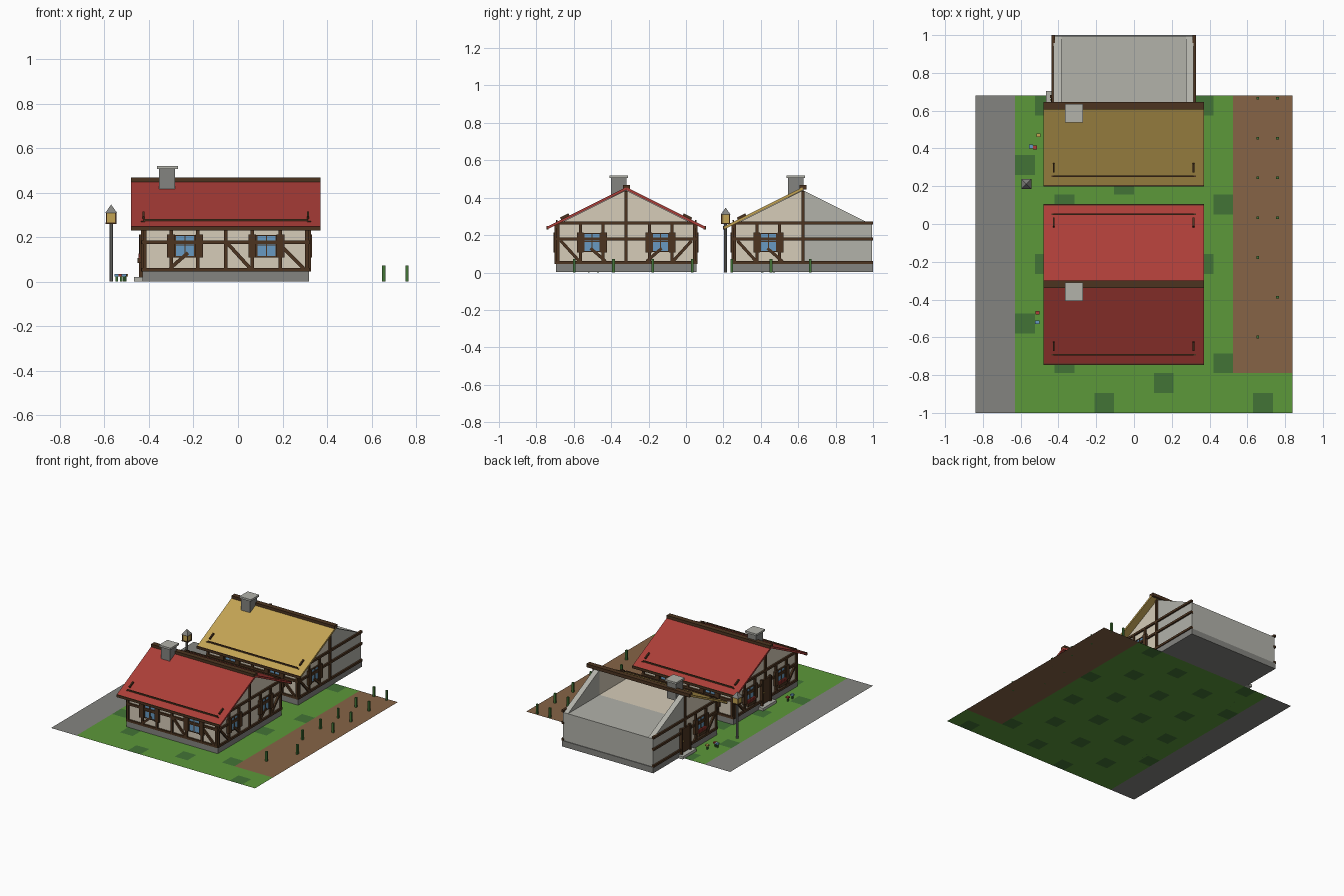
import bpy, bmesh, math
from mathutils import Matrix, Vector

cube = bpy.data.objects.get("Cube")
if cube:
    bpy.data.objects.remove(cube, do_unlink=True)


def material(name, rgb):
    lin = [(c / 255 / 12.92) if c < 11 else ((c / 255 + 0.055) / 1.055) ** 2.4 for c in rgb]
    m = bpy.data.materials.new(name)
    m.use_nodes = True
    m.diffuse_color = (*lin, 1)
    m.node_tree.nodes["Principled BSDF"].inputs["Base Color"].default_value = (*lin, 1)
    return m


GRASS = material("grass green", (92, 152, 58))
LEAF = material("dark green", (66, 116, 54))
SOIL = material("soil brown", (134, 100, 70))
STONE = material("stone grey", (132, 132, 128))
PALE = material("pale grey", (178, 178, 170))
PLASTER = material("plaster cream", (214, 204, 184))
TIMBER = material("timber brown", (76, 52, 32))
RED = material("roof red", (172, 62, 56))
GOLD = material("straw gold", (196, 164, 84))
GLASS = material("glass blue", (104, 154, 194))

X, Y, Z = Vector((1, 0, 0)), Vector((0, 1, 0)), Vector((0, 0, 1))
CX, HALF = -0.055, 0.37          # house centre and half width
EAVE, APEX = 0.255, 0.44         # wall top and gable top


class Part:
    """One mesh object gathered from simple solids."""

    def __init__(self, name):
        self.name, self.bm, self.mats = name, bmesh.new(), []

    def paint(self, faces, mat):
        if mat not in self.mats:
            self.mats.append(mat)
        for f in faces:
            f.material_index = self.mats.index(mat)

    def box(self, lo, hi, mat, frame=Matrix()):
        lo, hi = Vector(lo), Vector(hi)
        m = frame @ Matrix.Translation((lo + hi) / 2) @ Matrix.Diagonal((*(hi - lo), 1))
        vs = bmesh.ops.create_cube(self.bm, size=1, matrix=m)["verts"]
        self.paint({f for v in vs for f in v.link_faces}, mat)

    def beam(self, a, b, side, width, thick, mat):
        a, b, side = Vector(a), Vector(b), Vector(side)
        d = (b - a).normalized()
        frame = Matrix((d, side, d.cross(side))).transposed().to_4x4()
        frame.translation = (a + b) / 2
        h = (b - a).length / 2
        self.box((-h, -width / 2, -thick / 2), (h, width / 2, thick / 2), mat, frame)

    def cone(self, base, r1, r2, height, sides, mat, turn=0):
        m = Matrix.Translation(Vector(base) + Z * height / 2) @ Matrix.Rotation(turn, 4, "Z")
        vs = bmesh.ops.create_cone(self.bm, cap_ends=True, segments=sides, radius1=r1,
                                   radius2=r2, depth=height, matrix=m)["verts"]
        self.paint({f for v in vs for f in v.link_faces}, mat)

    def prism(self, points, push, mat):
        face = self.bm.faces.new([self.bm.verts.new(p) for p in points])
        out = bmesh.ops.extrude_face_region(self.bm, geom=[face], use_keep_orig=True)["geom"]
        vs = [g for g in out if isinstance(g, bmesh.types.BMVert)]
        bmesh.ops.translate(self.bm, verts=vs, vec=push)
        self.paint({f for v in vs for f in v.link_faces} | {face}, mat)

    def done(self, solid=True):
        if solid:
            bmesh.ops.recalc_face_normals(self.bm, faces=self.bm.faces)
        mesh = bpy.data.meshes.new(self.name)
        self.bm.to_mesh(mesh)
        self.bm.free()
        for m in self.mats:
            mesh.materials.append(m)
        ob = bpy.data.objects.new(self.name, mesh)
        bpy.context.collection.objects.link(ob)


# Wall frame: local x runs along the wall, local y points outwards, z is up
def wall_frame(cy, along, out):
    m = Matrix((along, out, Z)).transposed().to_4x4()
    m.translation = Vector((CX, cy, 0)) + out * HALF
    return m


def timber(part, frame, a, b, width=0.016):
    p, q = (frame @ Vector((u, 0.003, v)) for u, v in (a, b))
    n = frame.to_3x3() @ Y
    part.beam(p, q, n, 0.018, width, TIMBER)


def window(part, frame, u, flowers=False):
    part.box((u - 0.045, -0.01, 0.112), (u + 0.045, 0.006, 0.208), GLASS, frame)
    for du in (-0.043, 0, 0.043):
        part.box((u + du - 0.003, 0, 0.11), (u + du + 0.003, 0.01, 0.21), TIMBER, frame)
    for v in (0.112, 0.165, 0.208):
        part.box((u - 0.045, 0, v - 0.003), (u + 0.045, 0.01, v + 0.003), TIMBER, frame)
    for s in (-1, 1):
        a, b = sorted((u + s * 0.046, u + s * 0.08))
        part.box((a, 0, 0.108), (b, 0.018, 0.213), TIMBER, frame)
    if flowers:
        part.box((u - 0.045, 0, 0.085), (u + 0.045, 0.026, 0.107), TIMBER, frame)
        for k in range(-2, 3):
            part.box((u + k * 0.018 - 0.006, 0.008, 0.107), (u + k * 0.018 + 0.006, 0.022, 0.128), RED, frame)


def house(name, cy, roof_mat, finished):
    halves = [(-1, PLASTER), (1, PLASTER if finished else PALE)]
    sides = (-1, 1) if finished else (-1,)

    # Foundation and walls, with a triangular gable at each end
    base = Part(name + "_foundation")
    base.box((CX - 0.375, cy - 0.375, 0.002), (CX + 0.375, cy + 0.375, 0.046), STONE)
    base.done()
    walls = Part(name + "_walls")
    for s, mat in halves:
        a, b = sorted((cy, cy + s * HALF))
        walls.box((CX - HALF, a, 0.046), (CX + HALF, b, EAVE), mat)
        for x in (CX - HALF, CX + HALF - 0.04):
            walls.prism([(x, cy, EAVE), (x, cy + s * HALF, EAVE), (x, cy, APEX)], X * 0.04, mat)
    walls.done()

    # Timber framing, windows and the door
    frames, openings = Part(name + "_timber_frame"), Part(name + "_windows")
    long_walls = [wall_frame(cy, X, -Y)] + ([wall_frame(cy, X, Y)] if finished else [])
    for f in long_walls:
        for v in (0.054, 0.178, 0.245):
            timber(frames, f, (-0.378, v), (0.378, v))
        for u in (-0.365, -0.245, -0.125, 0, 0.12, 0.245, 0.365):
            timber(frames, f, (u, 0.05), (u, EAVE))
        for a, b in (((-0.25, 0.06), (-0.17, 0.13)), ((0.01, 0.17), (0.11, 0.06)), ((0.26, 0.15), (0.35, 0.06))):
            timber(frames, f, a, b)
        for u in (-0.183, 0.183):
            window(openings, f, u)
    for out in (X, -X):
        f = wall_frame(cy, Y, out)
        for v in (0.054, 0.178, 0.265):
            timber(frames, f, (-0.375, v), (0.375, v))
        timber(frames, f, (0, 0.05), (0, APEX - 0.005))
        for s in sides:
            for u in (0.125, 0.245, 0.365):
                timber(frames, f, (s * u, 0.05), (s * u, 0.26))
            timber(frames, f, (s * 0.35, 0.17), (s * 0.25, 0.06))
            timber(frames, f, (s * 0.11, 0.06), (s * 0.19, 0.13))
            window(openings, f, s * 0.183, flowers=out.x < 0)
    openings.done()
    frames.done()
    f = wall_frame(cy, Y, -X)
    door = Part(name + "_door")
    door.box((-0.045, 0, 0.03), (0.045, 0.014, 0.205), TIMBER, f)
    for u in (-0.05, 0.05):
        door.box((u - 0.007, 0, 0.02), (u + 0.007, 0.02, 0.212), TIMBER, f)
    door.box((0.028, 0.014, 0.11), (0.036, 0.02, 0.118), GOLD, f)
    door.box((-0.08, 0, 0.002), (0.08, 0.042, 0.022), PALE, f)
    door.done()

    # Roof slopes with eave boards and snow rails
    roof, trim = Part(name + "_roof"), Part(name + "_roof_trim")
    for s in sides:
        def on_roof(x, r, lift=0.0):
            return Vector((x, cy + s * r, 0.449 - 0.5 * r + lift))
        roof.beam(on_roof(CX, 0), on_roof(CX, 0.42), X, 0.85, 0.014, roof_mat)
        ends = (CX - 0.425, CX + 0.425)
        trim.beam(on_roof(ends[0], 0.42), on_roof(ends[1], 0.42), Y, 0.012, 0.018, TIMBER)
        trim.beam(on_roof(CX - 0.37, 0.372, 0.014), on_roof(CX + 0.37, 0.372, 0.014), Y, 0.008, 0.01, TIMBER)
        for x in (CX - 0.37, CX + 0.37):
            trim.beam(on_roof(x, 0.35, 0.014), on_roof(x, 0.305, 0.014), X, 0.01, 0.014, TIMBER)
    trim.box((CX - 0.425, cy - 0.018, 0.444), (CX + 0.425, cy + 0.02, 0.468), TIMBER)
    roof.done()
    trim.done()

    # Chimney and its cap
    chimney = Part(name + "_chimney")
    chimney.box((-0.355, cy - 0.08, 0.38), (-0.282, cy + 0.002, 0.507), STONE)
    chimney.box((-0.365, cy - 0.088, 0.506), (-0.27, cy + 0.01, 0.52), PALE)
    chimney.done()


# Ground of square tiles: road, lawn with a repeating dark tile, and field
TILE, COUNT = 0.105, 16
ground = Part("ground")
bmesh.ops.create_grid(ground.bm, x_segments=COUNT, y_segments=COUNT, size=0.84,
                      matrix=Matrix.Translation((0, -0.16, 0)))
for face in ground.bm.faces:
    c = face.calc_center_median()
    i, j = int((c.x + 0.84) / TILE), int((c.y + 1) / TILE)
    if i < 2:
        mat = STONE
    elif i > 12 and j > 1:
        mat = SOIL
    else:
        mat = LEAF if (3 * i - j) % 8 == 2 else GRASS
    ground.paint([face], mat)
ground.done(solid=False)

house("red_house", -0.32, RED, True)
house("gold_house", 0.625, GOLD, False)

# Crop stalks in the field
crops = Part("crop_stalks")
for row in range(7):
    y = 0.665 - row * 0.2105
    for x in [0.655] * (row != 5) + [0.76] * (row not in (4, 6)):
        crops.box((x - 0.007, y - 0.007, 0), (x + 0.007, y + 0.007, 0.072), LEAF)
crops.done()

# Street lantern
lamp = Part("street_lantern")
LX, LY = -0.57, 0.212
lamp.cone((LX, LY, 0), 0.008, 0.008, 0.265, 8, STONE)
lamp.box((LX - 0.021, LY - 0.021, 0.265), (LX + 0.021, LY + 0.021, 0.31), GOLD)
lamp.box((LX - 0.025, LY - 0.025, 0.259), (LX + 0.025, LY + 0.025, 0.266), TIMBER)
for sx in (-1, 1):
    for sy in (-1, 1):
        x, y = LX + sx * 0.021, LY + sy * 0.021
        lamp.box((x - 0.003, y - 0.003, 0.262), (x + 0.003, y + 0.003, 0.31), TIMBER)
lamp.cone((LX, LY, 0.309), 0.038, 0.0, 0.038, 4, STONE, math.pi / 4)
lamp.done()

# Flowers beside the doors
flowers = Part("flowers")
for x, y, mat in ((-0.51, -0.47, RED), (-0.512, -0.52, GLASS), (-0.545, 0.41, GLASS),
                  (-0.525, 0.405, RED), (-0.505, 0.47, GOLD)):
    flowers.box((x - 0.005, y - 0.005, 0), (x + 0.005, y + 0.005, 0.026), LEAF)
    flowers.box((x - 0.011, y - 0.01, 0.024), (x + 0.011, y + 0.01, 0.034), mat)
flowers.done()
